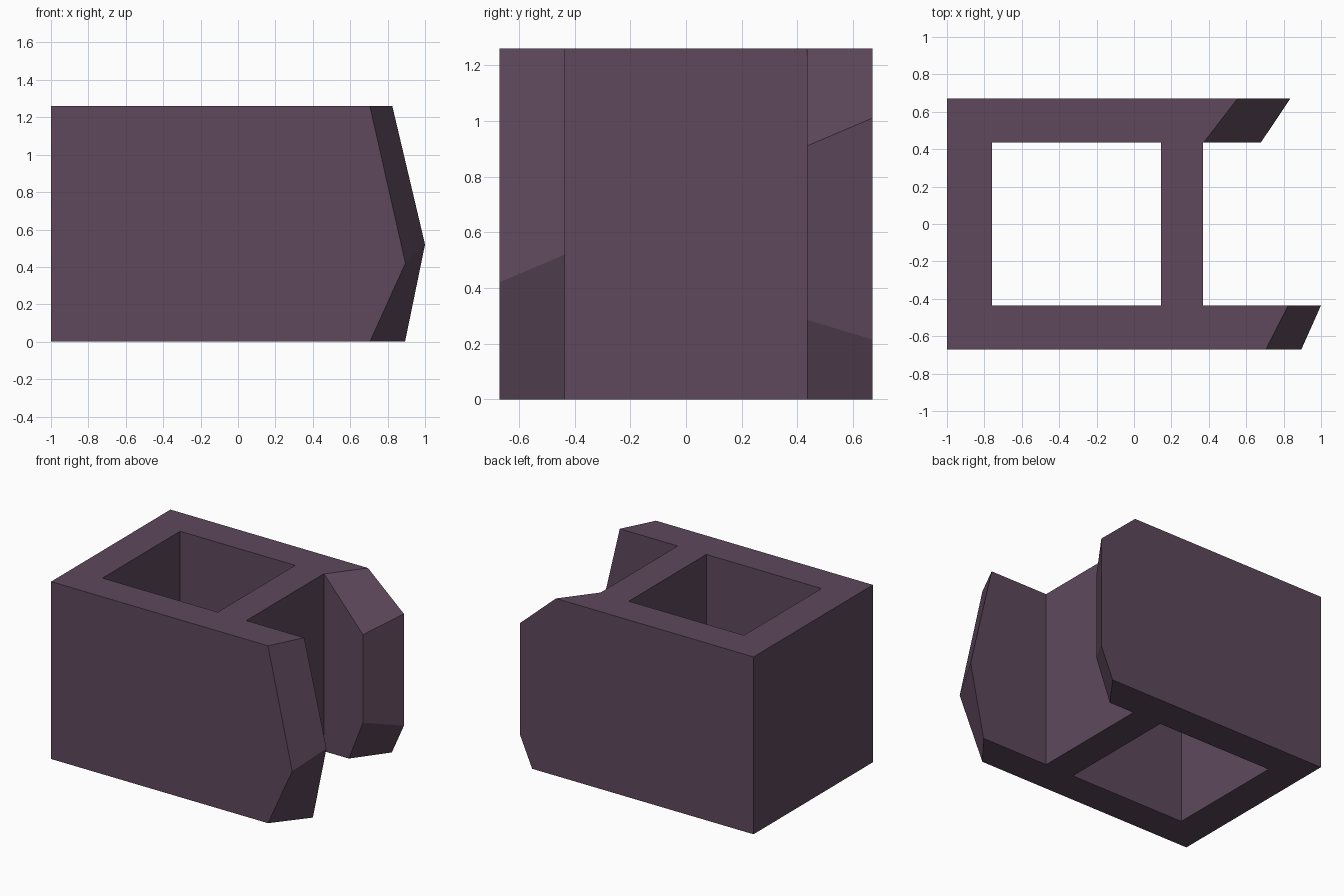
import bpy
import bmesh

default = bpy.data.objects.get("Cube")
if default:
    bpy.data.objects.remove(default, do_unlink=True)

HEIGHT = 1.26
OUTER, INNER = 0.67, 0.435

# Single dusky purple stone colour
stone = bpy.data.materials.new("dusky_purple_stone")
stone.use_nodes = True
colour = (0.112, 0.066, 0.107, 1)
stone.diffuse_color = colour
stone.node_tree.nodes["Principled BSDF"].inputs["Base Color"].default_value = colour


def loft(name, near, far):
    """Solid between two (x, z) outlines, each given as (y, points)."""
    bm = bmesh.new()
    loops = [[bm.verts.new((x, y, z)) for x, z in pts] for y, pts in (near, far)]
    a, b = loops
    bm.faces.new(a)
    bm.faces.new(b[::-1])
    for i in range(len(a)):
        j = (i + 1) % len(a)
        bm.faces.new((a[j], a[i], b[i], b[j]))
    bmesh.ops.recalc_face_normals(bm, faces=bm.faces)
    mesh = bpy.data.meshes.new(name)
    bm.to_mesh(mesh)
    bm.free()
    mesh.materials.append(stone)
    obj = bpy.data.objects.new(name, mesh)
    bpy.context.collection.objects.link(obj)
    return obj


def side_outline(broken_end):
    """Square at the intact end, broken edge listed from bottom to top."""
    return [(-1, HEIGHT), (-1, 0)] + broken_end


def cross_wall(name, x0, x1):
    """Wall across the block, ending inside both side walls."""
    y = (OUTER + INNER) / 2
    pts = [(x0, 0), (x1, 0), (x1, HEIGHT), (x0, HEIGHT)]
    return loft(name, (-y, pts), (y, pts))


# Side walls with their snapped-off ends
block = loft("broken_block",
             (-OUTER, side_outline([(0.705, 0), (0.895, 0.42), (0.705, HEIGHT)])),
             (-INNER, side_outline([(0.893, 0), (1.0, 0.52), (0.825, HEIGHT)])))
back_wall = loft("back_side_wall",
                 (INNER, side_outline([(0.567, 0), (0.678, 0.285),
                                       (0.678, 0.91), (0.372, HEIGHT)])),
                 (OUTER, side_outline([(0.74, 0), (0.835, 0.215),
                                       (0.835, 1.01), (0.553, HEIGHT)])))

# End wall and middle web
end_wall = cross_wall("end_wall", -1, -0.76)
web = cross_wall("middle_web", 0.145, 0.37)

# Fuse the walls into one block
for part in (end_wall, web, back_wall):
    part.hide_render = True
    part.hide_set(True)
    union = block.modifiers.new("join_" + part.name, 'BOOLEAN')
    union.operation = 'UNION'
    union.solver = 'EXACT'
    union.object = part

# Bake the result and drop the separate walls
bpy.context.view_layer.update()
fused = bpy.data.meshes.new_from_object(
    block.evaluated_get(bpy.context.evaluated_depsgraph_get()))
block.modifiers.clear()
block.data = fused
for part in (end_wall, web, back_wall):
    bpy.data.objects.remove(part, do_unlink=True)
